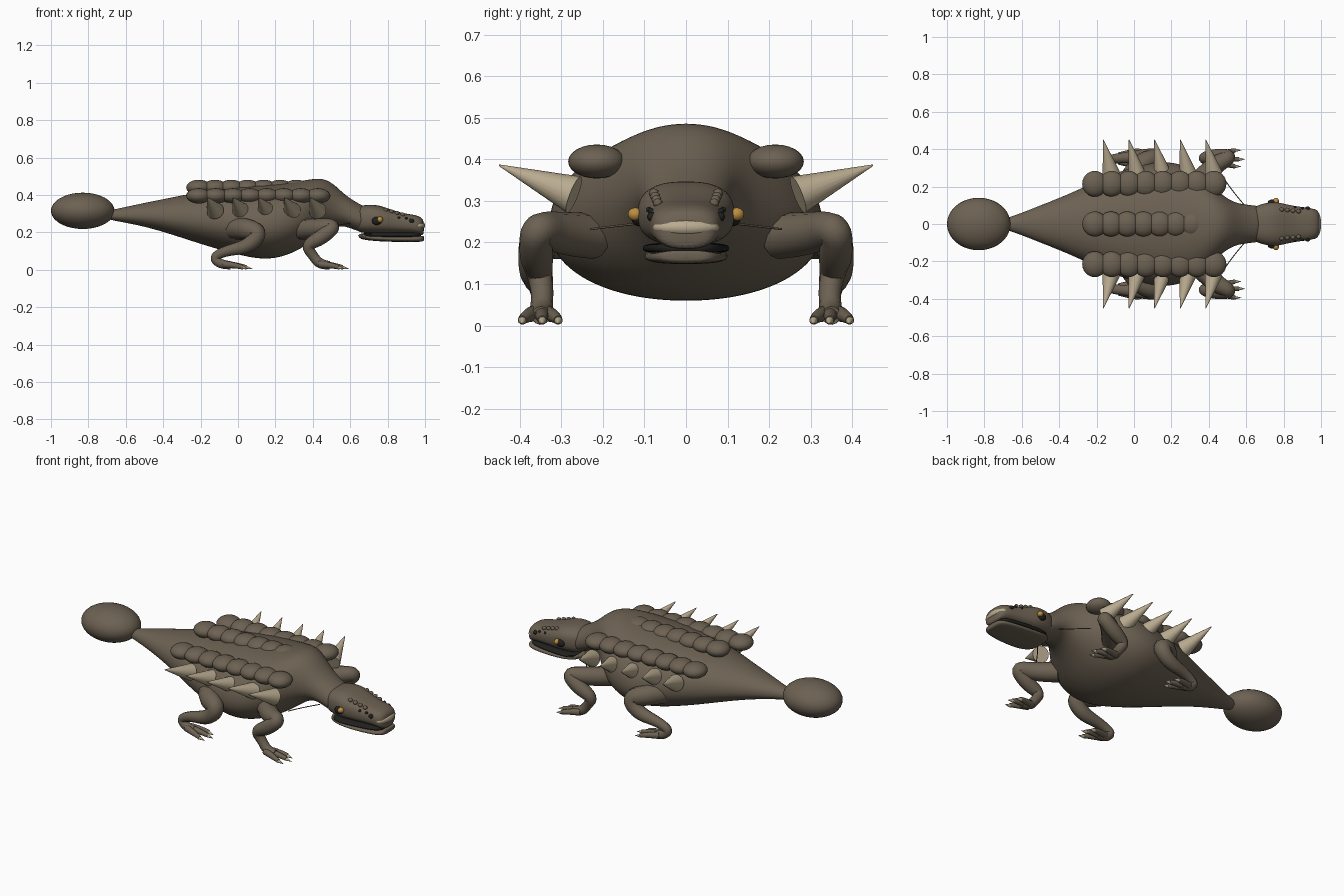
import bpy, bmesh, math
from mathutils import Matrix, Vector

old = bpy.data.objects.get("Cube")
if old:
    bpy.data.objects.remove(old)


def material(name, color):
    mat = bpy.data.materials.new(name)
    mat.use_nodes = True
    mat.diffuse_color = (*color, 1)
    mat.node_tree.nodes["Principled BSDF"].inputs["Base Color"].default_value = (*color, 1)
    return mat


HIDE = material("brown hide", (0.15, 0.12, 0.085))
HORN = material("pale horn", (0.49, 0.41, 0.28))
DARK = material("near black", (0.015, 0.015, 0.014))
AMBER = material("amber eye", (0.5, 0.27, 0.05))


def finish(obj, mat, mirror=False, subdivide=0):
    """Assign the colour, shade smooth and add the modifiers."""
    obj.data.materials.clear()
    obj.data.materials.append(mat)
    bpy.ops.object.select_all(action="DESELECT")
    obj.select_set(True)
    bpy.context.view_layer.objects.active = obj
    bpy.ops.object.shade_smooth_by_angle(angle=math.radians(60))
    if mirror:
        mod = obj.modifiers.new("Mirror", "MIRROR")
        mod.use_axis = (False, True, False)
        mod.use_mirror_merge = False
    if subdivide:
        mod = obj.modifiers.new("Subdivision", "SUBSURF")
        mod.levels = mod.render_levels = subdivide
    return obj


def add_mesh(name, bm, mat, **options):
    bmesh.ops.recalc_face_normals(bm, faces=bm.faces)
    mesh = bpy.data.meshes.new(name)
    bm.to_mesh(mesh)
    bm.free()
    obj = bpy.data.objects.new(name, mesh)
    bpy.context.collection.objects.link(obj)
    return finish(obj, mat, **options)


def power(value, exponent):
    return math.copysign(abs(value) ** exponent, value)


def loft(name, rings, mat, squareness=2.0, waist=0.5, sides=28):
    """Skin rounded cross-sections given as x, half width, bottom, top."""
    bm = bmesh.new()
    loops = []
    for x, half, low, high in rings:
        loop = []
        middle = low + (high - low) * waist
        for i in range(sides):
            a = math.tau * i / sides
            y = half * power(math.cos(a), 2 / squareness)
            reach = high - middle if math.sin(a) > 0 else middle - low
            z = middle + reach * power(math.sin(a), 2 / squareness)
            loop.append(bm.verts.new((x, y, z)))
        loops.append(loop)
    for a, b in zip(loops, loops[1:]):
        for i in range(sides):
            j = (i + 1) % sides
            bm.faces.new((a[i], a[j], b[j], b[i]))
    bm.faces.new(loops[0])
    bm.faces.new(loops[-1])
    return add_mesh(name, bm, mat, subdivide=2)


def blobs(name, centres, radii, mat, mirror=False, detail=24):
    bm = bmesh.new()
    for c in centres:
        m = Matrix.Translation(c) @ Matrix.Diagonal((*radii, 1))
        bmesh.ops.create_uvsphere(bm, u_segments=detail, v_segments=detail // 2, radius=1, matrix=m)
    return add_mesh(name, bm, mat, mirror=mirror)


def cones(name, pairs, radius, mat):
    bm = bmesh.new()
    for base, tip in pairs:
        base, tip = Vector(base), Vector(tip)
        axis = tip - base
        m = Matrix.Translation((base + tip) / 2) @ axis.to_track_quat("Z", "Y").to_matrix().to_4x4()
        bmesh.ops.create_cone(bm, cap_ends=True, segments=20, radius1=radius,
                              radius2=radius * 0.04, depth=axis.length, matrix=m)
    return add_mesh(name, bm, mat, mirror=True)


def tube(name, path, mat):
    """Rounded limb through points given as x, y, z, radius."""
    curve = bpy.data.curves.new(name, "CURVE")
    curve.dimensions = "3D"
    curve.bevel_depth = 1
    curve.bevel_resolution = 4
    curve.use_fill_caps = True
    spline = curve.splines.new("NURBS")
    spline.points.add(len(path) - 1)
    for point, (x, y, z, r) in zip(spline.points, path):
        point.co = (x, y, z, 1)
        point.radius = r
    spline.order_u = 3
    spline.use_endpoint_u = True
    spline.resolution_u = 6
    obj = bpy.data.objects.new(name, curve)
    bpy.context.collection.objects.link(obj)
    bpy.ops.object.select_all(action="DESELECT")
    obj.select_set(True)
    bpy.context.view_layer.objects.active = obj
    bpy.ops.object.convert(target="MESH")
    return finish(bpy.context.object, mat, mirror=True)


# Trunk, tail and neck in one skin, widest low on the flanks
loft("body", [
    (-0.7, .03, .27, .315), (-0.65, .04, .26, .325), (-0.5, .1, .232, .358),
    (-0.35, .16, .187, .388), (-0.2, .23, .137, .418), (-0.05, .295, .092, .437),
    (.1, .333, .056, .451), (.2, .335, .058, .458), (.3, .305, .09, .468),
    (.38, .25, .14, .484), (.45, .175, .195, .492), (.51, .128, .228, .463),
    (.57, .106, .237, .4), (.65, .1, .2, .35), (.69, .09, .2, .335)], HIDE, 2.1, .45)
blobs("tail_club", [(-0.83, 0, .315)], (.17, .14, .097), HIDE, detail=40)

# Head and jaws closed at the front, with a pale beak
loft("head", [
    (.62, .085, .205, .335), (.68, .108, .195, .348), (.75, .122, .192, .348),
    (.81, .106, .192, .325), (.88, .093, .193, .302), (.94, .087, .192, .295),
    (.975, .077, .184, .284), (.995, .053, .184, .264)], HIDE, 2.6)
loft("lower_jaw", [
    (.64, .075, .165, .2), (.72, .104, .153, .183), (.85, .098, .148, .18),
    (.95, .085, .148, .18), (.985, .066, .15, .182), (.995, .045, .155, .18)], HIDE, 2.8)
loft("mouth_lining", [
    (.66, .09, .172, .2), (.74, .111, .172, .2), (.87, .094, .172, .2),
    (.95, .08, .172, .2), (.98, .045, .175, .2)], DARK, 3)
blobs("beak", [(.963, 0, .236)], (.038, .08, .026), HORN)

# Eyes, nostrils and small head scales
blobs("eye_socket", [(.742, .114, .261)], (.027, .018, .022), DARK, True)
blobs("eye", [(.759, .122, .268)], (.016, .018, .016), AMBER, True)
blobs("nostril", [(.928, .081, .262)], (.014, .013, .012), DARK, True, 16)
blobs("brow_scales", [(.79 + .03 * i, .077 - .003 * i, .319 - .008 * i) for i in range(4)],
      (.013, .012, .011), HIDE, True, 12)
blobs("dark_scales", [(.82 + .04 * i, .092 - .004 * i, .282 - .003 * i) for i in range(3)],
      (.008, .008, .007), DARK, True, 12)

# Rows of rounded back armour
blobs("side_armour", [(-0.21 + .091 * i, .215, .395) for i in range(8)],
      (.067, .069, .041), HIDE, True)
blobs("middle_armour", [(-0.21 + .087 * i, 0, .44) for i in range(7)], (.067, .067, .041), HIDE)

# Swept flank spikes
spike_x = [-0.122 + .137 * i for i in range(5)]
cones("flank_spikes", [((x, .27, .315), (x - .042, .45, .386)) for x in spike_x], .047, HORN)


def leg(name, path, foot, reach):
    """A bent limb with splayed toes and pale claws."""
    tube(name, path, HIDE)
    claws = []
    for i, spread in enumerate((-0.042, -0.004, .044)):
        length = reach - (.02 if i != 1 else 0)
        knuckle = (foot + length * .55, .35 + spread * .8, .024)
        end = Vector((foot + length, .35 + spread, .013))
        tube(name + "_toe", [(foot - .02, .35 + spread * .3, .03, .02),
                             (*knuckle, .016), (*end, .011)], HIDE)
        claws.append((end - Vector((.006, 0, 0)), end + Vector((.034, 0, -0.009))))
    cones(name + "_claws", claws, .011, HORN)


leg("front_leg", [
    (.34, .22, .215, .055), (.42, .31, .222, .053), (.525, .362, .238, .036),
    (.45, .362, .175, .043), (.365, .353, .13, .032), (.4, .345, .075, .026),
    (.44, .35, .026, .028), (.49, .35, .024, .022)], .455, .105)
leg("hind_leg", [
    (-0.03, .22, .22, .06), (.03, .32, .222, .06), (.12, .362, .2, .045),
    (.06, .362, .125, .041), (-0.07, .353, .1, .028), (-0.135, .345, .065, .024),
    (-0.09, .35, .026, .026), (-0.04, .35, .024, .022)], -0.06, .105)

# Thin tendon between shoulder and neck
tube("neck_tendon", [(.49, .23, .232, .0025), (.53, .17, .24, .0025), (.6, .09, .248, .0025)], HIDE)
